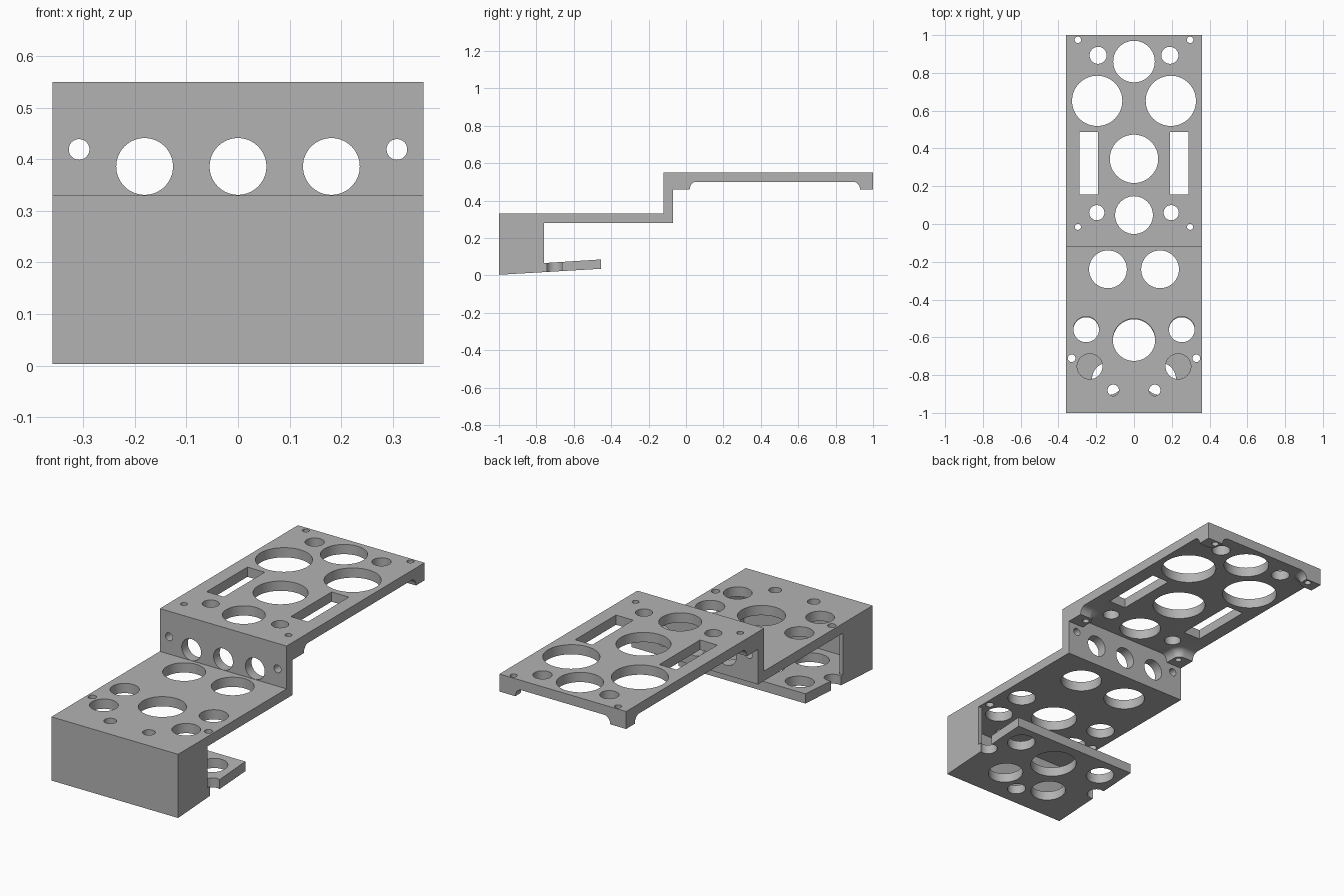
import bpy, bmesh, math

cube = bpy.data.objects.get("Cube")
if cube:
    bpy.data.objects.remove(cube, do_unlink=True)

HALF = 0.36

grey = bpy.data.materials.new("plain_grey")
grey.use_nodes = True
grey.diffuse_color = (0.45, 0.45, 0.45, 1)
grey.node_tree.nodes["Principled BSDF"].inputs["Base Color"].default_value = (0.45, 0.45, 0.45, 1)


def make(name, bm):
    bmesh.ops.recalc_face_normals(bm, faces=bm.faces)
    mesh = bpy.data.meshes.new(name)
    bm.to_mesh(mesh)
    bm.free()
    mesh.materials.append(grey)
    obj = bpy.data.objects.new(name, mesh)
    bpy.context.collection.objects.link(obj)
    return obj


def loft(bm, rings):
    """Skin a list of equal-length point rings and cap both ends."""
    loops = [[bm.verts.new(p) for p in ring] for ring in rings]
    n = len(loops[0])
    for a, b in zip(loops, loops[1:]):
        for i in range(n):
            j = (i + 1) % n
            bm.faces.new((a[i], a[j], b[j], b[i]))
    bm.faces.new(loops[0])
    bm.faces.new(loops[-1])


def box(bm, x0, x1, y0, y1, z0, z1):
    corners = [(x0, y0), (x1, y0), (x1, y1), (x0, y1)]
    loft(bm, [[(x, y, z) for x, y in corners] for z in (z0, z1)])


def rod(bm, u, v, r, lo, hi, along_y=False, n=64):
    """Cylinder along z, or along y with (u, v) as (x, z)."""
    rings = []
    for w in (lo, hi):
        pts = [(u + r * math.cos(2 * math.pi * i / n), v + r * math.sin(2 * math.pi * i / n)) for i in range(n)]
        rings.append([(p, w, q) if along_y else (p, q, w) for p, q in pts])
    loft(bm, rings)


def combine(target, tool, operation):
    mod = target.modifiers.new("bool", "BOOLEAN")
    mod.operation, mod.solver, mod.object = operation, "EXACT", tool
    bpy.context.view_layer.objects.active = target
    bpy.ops.object.modifier_apply(modifier=mod.name)
    bpy.data.objects.remove(tool, do_unlink=True)


def drill(target, holes, lo, hi, along_y=False):
    bm = bmesh.new()
    for u, v, r in holes:
        for s in ((1, -1) if u else (1,)):
            rod(bm, s * u, v, r, lo, hi, along_y)
    combine(target, make("cutter", bm), "DIFFERENCE")


# Stepped bracket: side outline swept across the width
outline = [(-1, 0.003), (-0.455, 0.035), (-0.455, 0.085), (-0.955, 0.053), (-0.955, 0.28),
           (-0.07, 0.28), (-0.07, 0.5), (1, 0.5), (1, 0.55), (-0.12, 0.55), (-0.12, 0.33), (-1, 0.33)]
bm = bmesh.new()
loft(bm, [[(x, y, z) for y, z in outline] for x in (-HALF, HALF)])
bracket = make("stepped_bracket", bm)

# Thin cheeks closing the sides of the front box
for s in (-1, 1):
    bm = bmesh.new()
    xs = sorted((s * HALF, s * (HALF - 0.02)))
    box(bm, *xs, -0.98, -0.76, 0.03, 0.3)
    combine(bracket, make("cheek", bm), "UNION")


def corner_pad(sx, y_edge, sy, depth):
    """Square-cornered pad whose inner sides flare into the plate."""
    width, r, flare = 0.09, 0.035, 0.035
    rings = []
    for k in range(8):
        t = math.pi / 2 * min(k, 6) / 6
        o = flare * (1 - math.cos(t))
        z = 0.46 + 0.04 * math.sin(t) if k < 7 else 0.52
        pts = [(0, 0)]
        for i in range(9):
            a = math.pi / 2 * i / 8
            pts.append((width - r + (r + o) * math.cos(a), depth - r + (r + o) * math.sin(a)))
        pts.insert(1, (width + o, 0))
        pts.append((0, depth + o))
        rings.append([(sx * (HALF - u), y_edge + sy * v, z) for u, v in pts])
    bm = bmesh.new()
    loft(bm, rings)
    return make("corner_pad", bm)


# Mounting pads under the four corners of the upper plate
for sx in (-1, 1):
    combine(bracket, corner_pad(sx, -0.075, 1, 0.095), "UNION")
    combine(bracket, corner_pad(sx, 1, -1, 0.07), "UNION")

# Upper plate holes
drill(bracket, [(0, 0.86, 0.11), (0.19, 0.893, 0.045), (0.297, 0.975, 0.017), (0.195, 0.652, 0.133),
                (0, 0.345, 0.128), (0, 0.047, 0.1), (0.197, 0.06, 0.04), (0.297, -0.015, 0.016)], 0.445, 0.6)

# Upper plate slots
bm = bmesh.new()
for s in (-1, 1):
    box(bm, *sorted((s * 0.19, s * 0.288)), 0.157, 0.488, 0.45, 0.6)
combine(bracket, make("cutter", bm), "DIFFERENCE")

# Riser holes
drill(bracket, [(0, 0.386, 0.055), (0.181, 0.386, 0.055), (0.308, 0.419, 0.02)], -0.2, 0, True)

# Middle plate holes
drill(bracket, [(0.138, -0.24, 0.1), (0.253, -0.558, 0.068), (0, -0.613, 0.112), (0.33, -0.711, 0.02),
                (0.234, -0.754, 0.067), (0.11, -0.88, 0.03)], 0.2, 0.4)

# Lower plate holes, with a notch breaking each side edge
drill(bracket, [(0, -0.617, 0.112), (0.253, -0.562, 0.068), (0.137, -0.82, 0.085),
                (0, -0.9, 0.045), (0.345, -0.703, 0.043)], -0.1, 0.15)

bpy.ops.object.select_all(action="DESELECT")
bracket.select_set(True)
bpy.context.view_layer.objects.active = bracket
bpy.ops.object.shade_smooth_by_angle(angle=math.radians(30))
